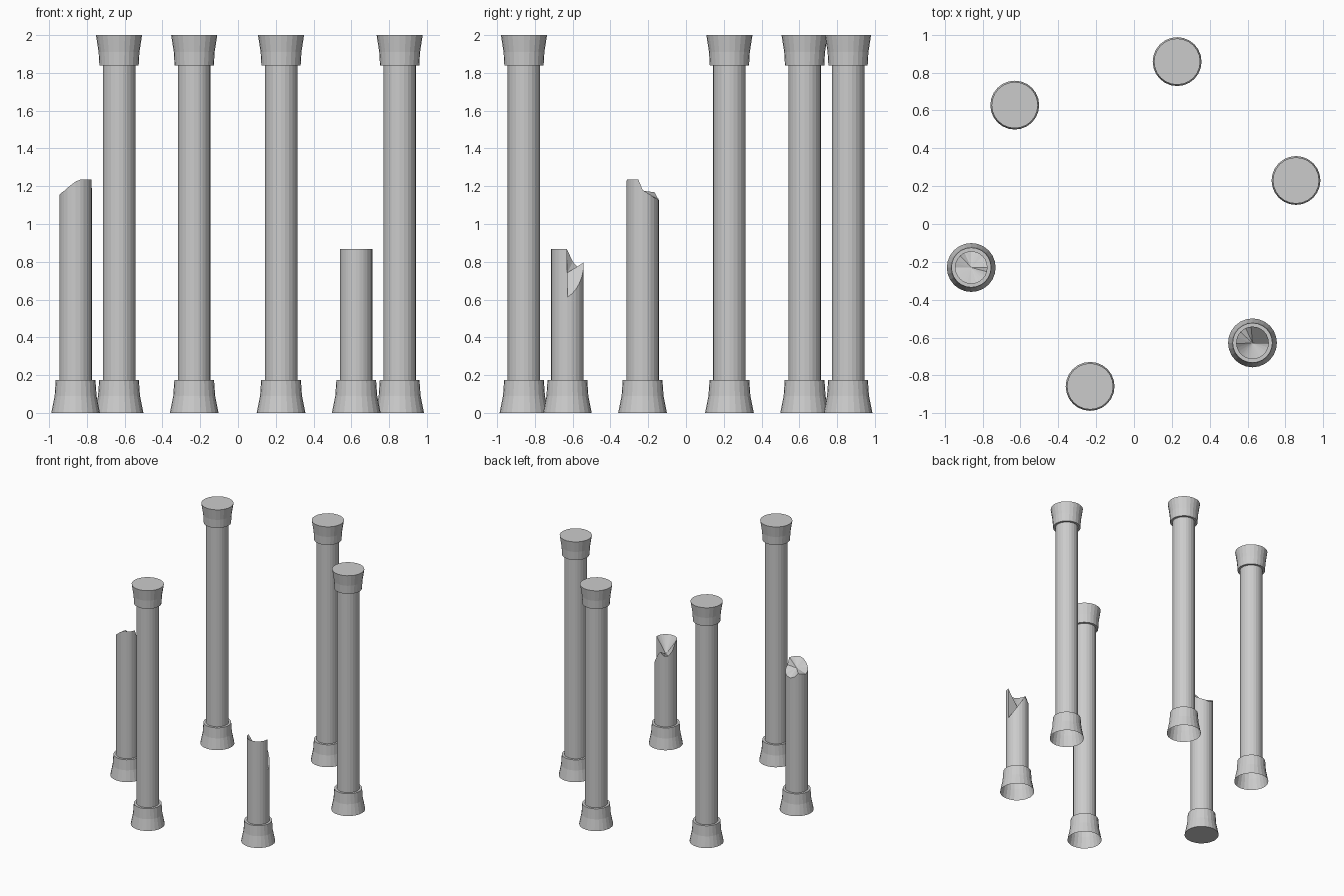
import bpy, bmesh, math

if "Cube" in bpy.data.objects:
    bpy.data.objects.remove(bpy.data.objects["Cube"])

stone = bpy.data.materials.new("grey_stone")
stone.use_nodes = True
stone.diffuse_color = (0.6, 0.6, 0.6, 1)
stone.node_tree.nodes["Principled BSDF"].inputs["Base Color"].default_value = (0.6, 0.6, 0.6, 1)

SIDES = 24
RING = 0.888       # radius of the circle of columns
SHAFT = 0.086
BASE_TOP = 0.175
CAP_BOTTOM = 1.84
BASE = [(0.129, 0), (0.111, 0.09), (0.105, BASE_TOP), (SHAFT, BASE_TOP)]
CAPITAL = [(SHAFT, CAP_BOTTOM), (0.104, CAP_BOTTOM), (0.108, 1.91), (0.122, 2.0)]


def turned(name, profile, spot, cap_top=False, cap_bottom=False):
    """Lathe a profile around the column axis."""
    bm = bmesh.new()
    rings = []
    for r, z in profile:
        rings.append([bm.verts.new((r * math.cos(math.tau * i / SIDES),
                                    r * math.sin(math.tau * i / SIDES), z))
                      for i in range(SIDES)])
    for low, high in zip(rings, rings[1:]):
        for i in range(SIDES):
            j = (i + 1) % SIDES
            bm.faces.new((low[i], low[j], high[j], high[i]))
    if cap_top:
        bm.faces.new(rings[-1])
    if cap_bottom:
        bm.faces.new(rings[0][::-1])
    return finish(name, bm, spot)


def finish(name, bm, spot):
    mesh = bpy.data.meshes.new(name)
    bm.to_mesh(mesh)
    bm.free()
    mesh.materials.append(stone)
    obj = bpy.data.objects.new(name, mesh)
    obj.location = spot
    bpy.context.collection.objects.link(obj)
    return obj


def rim_height(keys, angle):
    """Blend between (angle, height) keys around the broken rim."""
    loop = keys + [(keys[0][0] + 360, keys[0][1])]
    while angle < loop[0][0]:
        angle += 360
    for (a0, z0), (a1, z1) in zip(loop, loop[1:]):
        if a0 <= angle <= a1:
            return z0 + (z1 - z0) * (angle - a0) / (a1 - a0)
    return loop[0][1]


def broken_shaft(name, keys, centre_z, spot):
    """Shaft whose jagged top is a fan of faces around a centre point."""
    bm = bmesh.new()
    angles = sorted({360 * i / SIDES for i in range(SIDES)} | {a % 360 for a, z in keys})
    low, high = [], []
    for a in angles:
        x, y = SHAFT * math.cos(math.radians(a)), SHAFT * math.sin(math.radians(a))
        low.append(bm.verts.new((x, y, BASE_TOP)))
        high.append(bm.verts.new((x, y, rim_height(keys, a))))
    centre = bm.verts.new((0, 0, centre_z))
    for i in range(len(angles)):
        j = (i + 1) % len(angles)
        bm.faces.new((low[i], low[j], high[j], high[i]))
        bm.faces.new((high[i], high[j], centre))
    return finish(name, bm, spot)


# Ridge at the front of the tall stump, small fold at its back left
TALL_RIM = [(-73, 1.235), (-35, 1.213), (0, 1.18), (45, 1.14), (90, 1.125),
            (115, 1.14), (133, 1.168), (180, 1.15), (225, 1.175), (270, 1.225)]

# Steep slanted cut of the short stump, with a wedge notch on its high side
SHORT_RIM = [(a, 0.742 - 0.129 * math.cos(math.radians(a)) + 0.043 * math.sin(math.radians(a)))
             for a in range(-177, 96, 16)]
SHORT_RIM += [(95, 0.795), (115, 0.765), (138, 0.765), (160, 0.80)]

# Six columns around the circle
for k, kind in enumerate(["whole", "whole", "whole", "tall", "whole", "short"]):
    a = math.radians(15 + 60 * k)
    spot = (RING * math.cos(a) - 0.002, RING * math.sin(a), 0)
    turned(f"column_base_{k + 1}", BASE, spot, cap_bottom=(kind == "tall"))
    if kind == "whole":
        turned(f"column_shaft_{k + 1}", [(SHAFT, BASE_TOP), (SHAFT, CAP_BOTTOM)], spot)
        turned(f"column_capital_{k + 1}", CAPITAL, spot, cap_top=True)
    elif kind == "tall":
        broken_shaft("tall_broken_shaft", TALL_RIM, 1.176, spot)
    else:
        broken_shaft("short_broken_shaft", SHORT_RIM, 0.742, spot)
